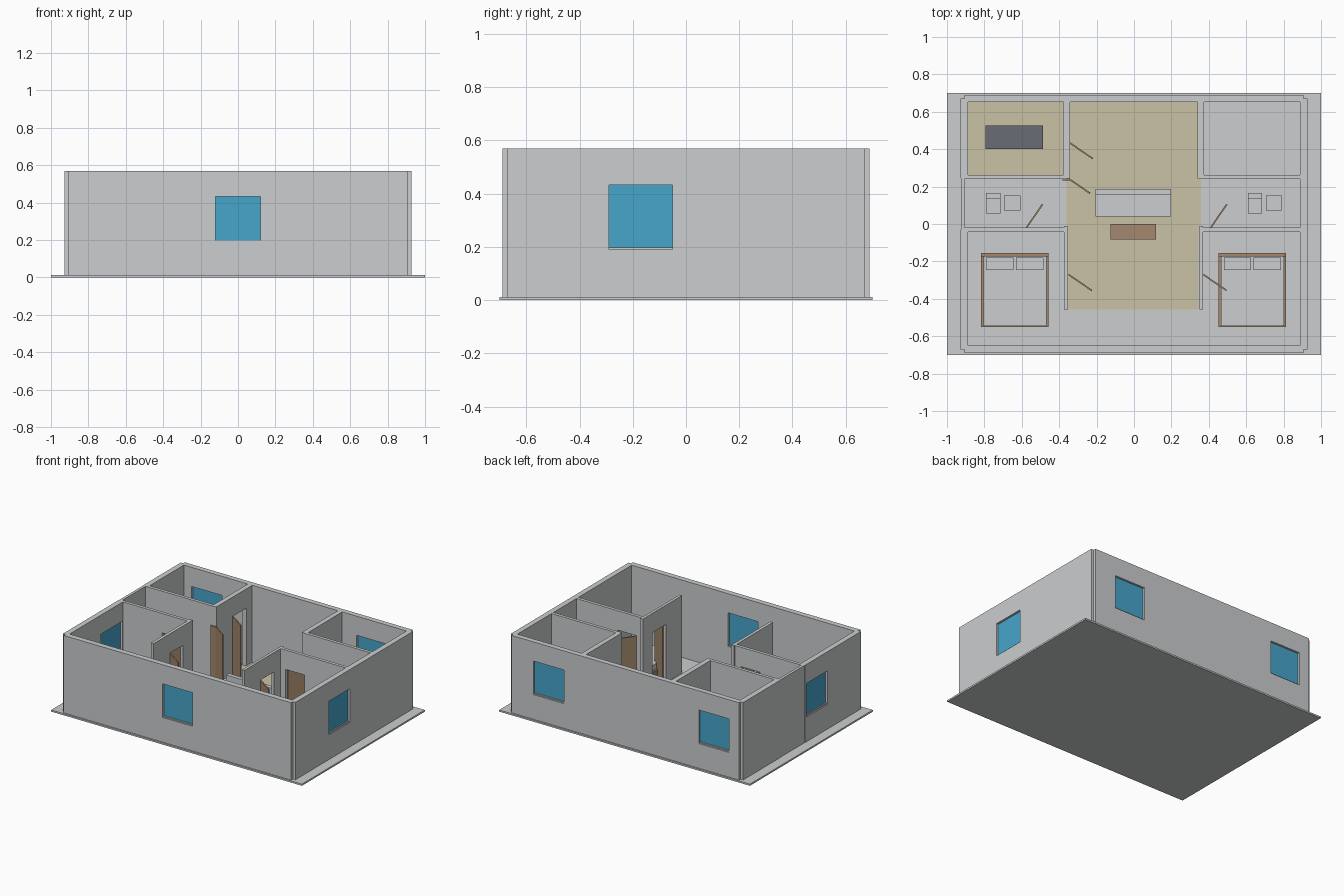
import bpy, bmesh, math
from mathutils import Matrix

if "Cube" in bpy.data.objects:
    bpy.data.objects.remove(bpy.data.objects["Cube"])


def mat(name, rgb):
    m = bpy.data.materials.new(name)
    m.diffuse_color = (*rgb, 1)
    m.use_nodes = True
    m.node_tree.nodes["Principled BSDF"].inputs["Base Color"].default_value = m.diffuse_color
    return m


WALL = mat("wall grey", (0.60, 0.61, 0.62))
GLASS = mat("window blue", (0.061, 0.376, 0.597))
FLOOR = mat("sand floor", (0.60, 0.54, 0.38))
WOOD = mat("brown wood", (0.376, 0.25, 0.156))
DARK = mat("dark slate", (0.144, 0.15, 0.178))

H = 0.57          # top of walls
Z0 = 0.012        # top of slab
DOOR_H = 0.43
SILL, HEAD = 0.19, 0.432


def finish(name, bm, material):
    bmesh.ops.recalc_face_normals(bm, faces=bm.faces)
    me = bpy.data.meshes.new(name)
    bm.to_mesh(me)
    bm.free()
    me.materials.append(material)
    ob = bpy.data.objects.new(name, me)
    bpy.context.collection.objects.link(ob)
    return ob


def box(name, x, y, z, material):
    """Box from (min, max) ranges."""
    bm = bmesh.new()
    bmesh.ops.create_cube(bm, size=1)
    for v in bm.verts:
        v.co = [r[0] if c < 0 else r[1] for c, r in zip(v.co, (x, y, z))]
    return finish(name, bm, material)


def wall(name, axis, u, d, holes=()):
    """Wall along x or y; u = run, d = thickness range, holes = (u0, u1, z0, z1)."""
    us = sorted({*u, *(h[0] for h in holes), *(h[1] for h in holes)})
    zs = sorted({Z0, H, *(h[2] for h in holes), *(h[3] for h in holes)})
    bm = bmesh.new()
    point = (lambda a, z: (a, d[0], z)) if axis == "x" else (lambda a, z: (d[0], a, z))
    grid = {(i, j): bm.verts.new(point(a, z)) for i, a in enumerate(us) for j, z in enumerate(zs)}
    for i in range(len(us) - 1):
        for j in range(len(zs) - 1):
            a, z = (us[i] + us[i + 1]) / 2, (zs[j] + zs[j + 1]) / 2
            if not any(h[0] < a < h[1] and h[2] < z < h[3] for h in holes):
                bm.faces.new([grid[i, j], grid[i + 1, j], grid[i + 1, j + 1], grid[i, j + 1]])
    ext = bmesh.ops.extrude_face_region(bm, geom=bm.faces[:])
    t = d[1] - d[0]
    bmesh.ops.translate(bm, vec=(0, t, 0) if axis == "x" else (t, 0, 0),
                        verts=[g for g in ext["geom"] if isinstance(g, bmesh.types.BMVert)])
    return finish(name, bm, WALL)


def window_wall(name, axis, u, d, windows):
    """Wall with window openings, each with a sill strip and a glass plate."""
    wall(name, axis, u, d, [(a, b, SILL, HEAD) for a, b in windows])
    m = (d[0] + d[1]) / 2
    for k, (a, b) in enumerate(windows):
        for part, t, z, material in (("glass", 0.004, (SILL + 0.008, HEAD), GLASS),
                                     ("sill", 0.012, (SILL, SILL + 0.008), WALL)):
            run, depth = (a, b), (m - t, m + t)
            x, y = (run, depth) if axis == "x" else (depth, run)
            box(f"{name}_{part}_{k + 1}", x, y, z, material)


def door(name, x, y, angle):
    """Open door leaf hinged at (x, y)."""
    ob = box(name, (0, 0.152), (-0.004, 0.004), (Z0, DOOR_H), WOOD)
    ob.data.transform(Matrix.Translation((x, y, 0)) @ Matrix.Rotation(math.radians(angle), 4, "Z"))


def doorway(a):
    return (a, a + 0.15, Z0, DOOR_H)


# slab and floors
box("slab", (-1, 1), (-0.7, 0.7), (0, Z0), WALL)
box("hall_floor", (-0.355, 0.345), (-0.457, 0.655), (Z0, Z0 + 0.004), FLOOR)
box("hall_floor_left_end", (-0.362, -0.355), (-0.01, 0.24), (Z0, Z0 + 0.004), FLOOR)
box("hall_floor_right_end", (0.345, 0.358), (-0.01, 0.24), (Z0, Z0 + 0.004), FLOOR)
box("study_floor", (-0.89, -0.38), (0.262, 0.655), (Z0, Z0 + 0.004), FLOOR)

# outer walls
window_wall("front_wall", "x", (-0.907, 0.907), (-0.69, -0.65), [(-0.12, 0.12)])
window_wall("back_wall", "x", (-0.907, 0.907), (0.652, 0.69), [(-0.826, -0.586), (0.49, 0.735)])
window_wall("right_wall", "y", (-0.67, 0.672), (0.888, 0.927), [(-0.29, -0.05)])
window_wall("left_wall_front", "y", (-0.67, -0.03), (-0.927, -0.888), [(-0.29, -0.05)])
wall("left_wall_middle", "y", (-0.03, 0.247), (-0.925, -0.905))
wall("left_wall_back", "y", (0.247, 0.672), (-0.927, -0.888))

# partitions
wall("left_back_partition", "y", (0.243, 0.655), (-0.378, -0.343), [doorway(0.435)])
wall("right_back_partition", "y", (0.243, 0.655), (0.34, 0.375))
wall("left_front_partition", "y", (-0.457, -0.01), (-0.375, -0.353), [doorway(-0.27)])
wall("right_front_partition", "y", (-0.457, -0.01), (0.35, 0.37), [doorway(-0.27)])
wall("left_cross_wall_back", "x", (-0.908, -0.36), (0.24, 0.263))
wall("right_cross_wall_back", "x", (0.355, 0.89), (0.24, 0.263))
wall("left_cross_wall_front", "x", (-0.908, -0.37), (-0.043, -0.02), [doorway(-0.575)])
wall("right_cross_wall_front", "x", (0.365, 0.89), (-0.043, -0.02), [doorway(0.41)])

# doors
door("study_door", -0.345, 0.435, -34.5)
door("left_bath_door", -0.36, 0.25, -34.5)
door("left_bedroom_door", -0.35, -0.27, -34.5)
door("right_bedroom_door", 0.37, -0.27, -34.5)
door("left_inner_door", -0.575, -0.02, 55.5)
door("right_inner_door", 0.41, -0.02, 55.5)
box("door_post", (-0.383, -0.343), (0.232, 0.24), (Z0, DOOR_H), WOOD)

# bedrooms and bathrooms, the right one a shifted copy
for side, cx in (("left", -0.637), ("right", 0.633)):
    box(side + "_bed_headboard", (cx - 0.18, cx + 0.18), (-0.175, -0.155), (Z0, 0.17), WOOD)
    box(side + "_bed_frame", (cx - 0.18, cx + 0.18), (-0.55, -0.175), (Z0, 0.06), WOOD)
    box(side + "_mattress", (cx - 0.168, cx + 0.168), (-0.546, -0.175), (0.06, 0.1), WALL)
    for k, px in enumerate((cx - 0.08, cx + 0.08)):
        box(f"{side}_pillow_{k + 1}", (px - 0.073, px + 0.073), (-0.245, -0.178), (0.1, 0.12), WALL)
for side, x in (("left", -0.79), ("right", 0.61)):
    box(side + "_toilet_tank", (x, x + 0.075), (0.135, 0.167), (Z0, 0.15), WALL)
    box(side + "_toilet_bowl", (x, x + 0.075), (0.057, 0.135), (Z0, 0.085), WALL)
    box(side + "_basin", (x + 0.095, x + 0.182), (0.073, 0.152), (Z0, 0.14), WALL)

# hall and study furniture
box("sofa_seat", (-0.205, 0.197), (0.04, 0.157), (Z0, 0.08), WALL)
box("sofa_back", (-0.205, 0.197), (0.157, 0.187), (Z0, 0.15), WALL)
box("coffee_table_top", (-0.125, 0.117), (-0.083, 0), (0.055, 0.067), WOOD)
box("desk_top", (-0.793, -0.486), (0.402, 0.527), (0.12, 0.135), DARK)
for name, xs, ys, h in (("coffee_table", (-0.12, 0.102), (-0.078, -0.015), 0.055),
                        ("desk", (-0.788, -0.501), (0.407, 0.512), 0.12)):
    for i, x in enumerate(xs):
        for j, y in enumerate(ys):
            box(f"{name}_leg_{i}{j}", (x, x + 0.01), (y, y + 0.01), (Z0, h), WOOD if h < 0.1 else DARK)
